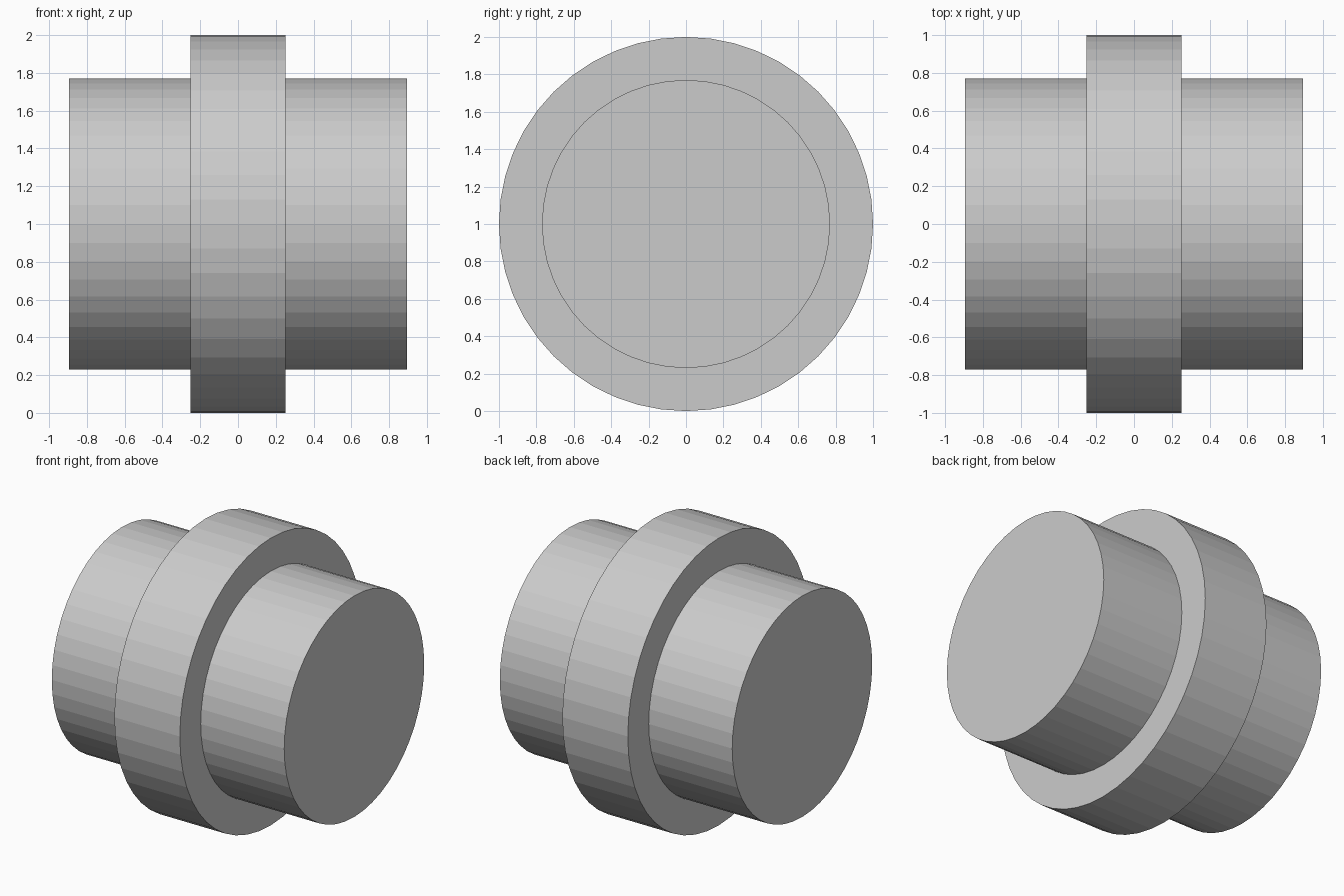
import bpy, bmesh
from math import tau, sin, cos

if "Cube" in bpy.data.objects:
    bpy.data.objects.remove(bpy.data.objects["Cube"])

SIDES = 48
HUB_R, HUB_X = 0.77, 0.895      # hub radius, half length
FLANGE_R, FLANGE_X = 1.0, 0.252  # collar radius, half width

# Stepped profile along the x axis: (x, radius), mirrored about x = 0
half = [(FLANGE_X, FLANGE_R), (FLANGE_X, HUB_R), (HUB_X, HUB_R)]
profile = [(-x, r) for x, r in reversed(half)] + half

# Lathe the profile into rings of flat facets
bm = bmesh.new()
rings = []
for x, r in profile:
    rings.append([bm.verts.new((x, r * cos(tau * i / SIDES), 1 + r * sin(tau * i / SIDES)))
                  for i in range(SIDES)])
for a, b in zip(rings, rings[1:]):
    for i in range(SIDES):
        j = (i + 1) % SIDES
        bm.faces.new((a[i], a[j], b[j], b[i]))

# End caps
bm.faces.new(rings[0])
bm.faces.new(rings[-1])
bmesh.ops.recalc_face_normals(bm, faces=bm.faces[:])

mesh = bpy.data.meshes.new("collared_hub")
bm.to_mesh(mesh)
bm.free()
hub = bpy.data.objects.new("collared_hub", mesh)
bpy.context.collection.objects.link(hub)
